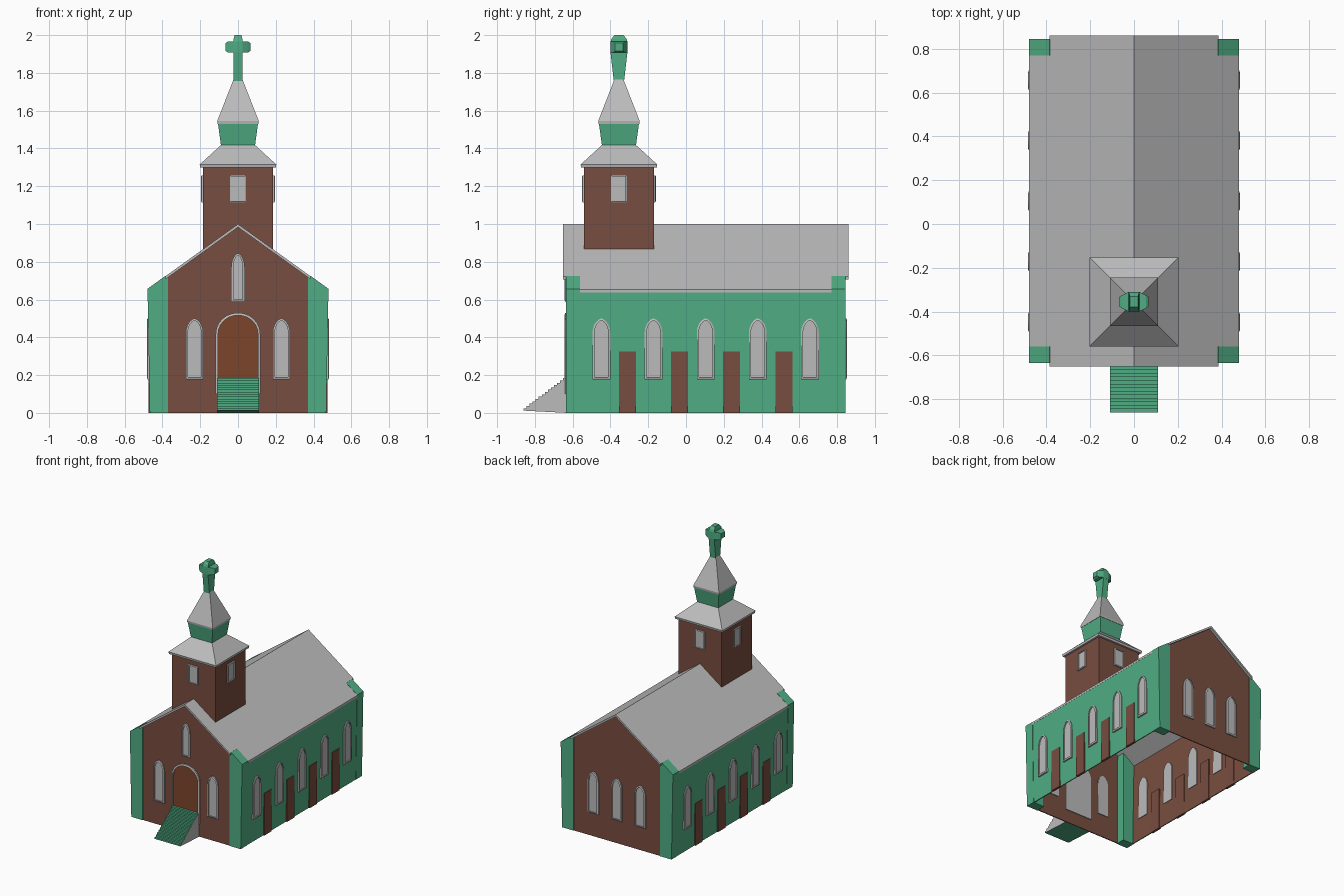
import bpy, bmesh, math
from mathutils import Matrix, Vector

if "Cube" in bpy.data.objects:
    bpy.data.objects.remove(bpy.data.objects["Cube"])


def material(name, rgb):
    m = bpy.data.materials.new(name)
    m.diffuse_color = (*rgb, 1)
    m.use_nodes = True
    m.node_tree.nodes["Principled BSDF"].inputs["Base Color"].default_value = m.diffuse_color
    return m


GREEN = material("green_paint", (0.08, 0.42, 0.23))
BROWN = material("brown_brick", (0.19, 0.075, 0.05))
DOOR = material("door_wood", (0.2, 0.06, 0.025))
GREY = material("grey_trim", (0.5, 0.5, 0.5))


def finish(name, bm, mats):
    bmesh.ops.recalc_face_normals(bm, faces=bm.faces)
    me = bpy.data.meshes.new(name)
    bm.to_mesh(me)
    bm.free()
    for m in mats:
        me.materials.append(m)
    ob = bpy.data.objects.new(name, me)
    bpy.context.collection.objects.link(ob)
    return ob


def loft(name, loops, mat=GREY, cap_mat=None, both=False):
    """Skin matching loops of points and cap both ends."""
    bm = bmesh.new()
    rings = [[bm.verts.new(p) for p in lp] for lp in loops]
    n = len(rings[0])
    for a, b in zip(rings, rings[1:]):
        for i in range(n):
            j = (i + 1) % n
            bm.faces.new((a[i], a[j], b[j], b[i]))
    first, last = bm.faces.new(rings[0][::-1]), bm.faces.new(rings[-1])
    last.material_index = 1
    first.material_index = int(both)
    return finish(name, bm, [mat, cap_mat or mat])


def place(pts, d, angle=0, origin=(0, 0, 0)):
    """Lay a (sideways, up) profile on a wall facing -y turned by angle, d outward."""
    rot = Matrix.Rotation(math.radians(angle), 3, 'Z')
    return [rot @ Vector((u, -d, v)) + Vector(origin) for u, v in pts]


def rect(hx, hy, z, cy=0):
    return [(-hx, cy - hy, z), (hx, cy - hy, z), (hx, cy + hy, z), (-hx, cy + hy, z)]


def box_profile(u0, u1, v0, v1):
    return [(u0, v0), (u1, v0), (u1, v1), (u0, v1)]


def arch(c, w, z0, spring, top, power):
    """Arched outline; a higher power gives a rounder head."""
    half = []
    for k in range(7):
        a = k / 6 * math.pi / 2
        half.append((w * math.cos(a) ** power, spring + (top - spring) * math.sin(a)))
    right = [(c + u, v) for u, v in half]
    left = [(c - u, v) for u, v in half[-2::-1]]
    return [(c - w, z0), (c + w, z0)] + right + left


def framed(name, outline, wall, angle, inset, cap_mat=GREY, origin=(0, 0, 0)):
    """Frame standing proud of the wall with a recessed panel."""
    outer, inner = outline(0), outline(inset)
    loft(name, [place(p, wall + d, angle, origin) for p, d in
                ((outer, -0.013), (outer, 0.009), (inner, 0.013), (inner, 0.004))],
         GREY, cap_mat)


def lancet(name, c, w, z0, top, wall, angle):
    framed(name, lambda i: arch(c, w - i, z0 + i, top - 0.075, top - i, 1.25),
           wall, angle, 0.011)


# Hollow walls, open below: green sides, brown gable ends, brown inside
FRONT, BACK = -0.63, 0.84
gable = [(-0.465, 0), (0.465, 0), (0.475, 0.645), (0, 0.985), (-0.475, 0.645)]
bm = bmesh.new()
f = [bm.verts.new((x, FRONT, z)) for x, z in gable]
b = [bm.verts.new((x, BACK, z)) for x, z in gable]
bm.faces.new(f).material_index = 1
bm.faces.new(b[::-1]).material_index = 1
for i, j in ((1, 2), (4, 0)):
    bm.faces.new((f[i], b[i], b[j], f[j]))
walls = finish("walls", bm, [GREEN, BROWN, BROWN])
sol = walls.modifiers.new("thickness", 'SOLIDIFY')
sol.thickness = 0.01
sol.offset = -1
sol.material_offset = 1

# Roof slab, narrower at the ends to leave room for the corner piers
def chevron(w):
    z = 1 - 0.72 * w
    return [(-w, z - 0.016), (0, 0.983), (w, z - 0.016), (w, z), (0, 1), (-w, z)]

for name, w, y0, y1 in (("roof_front", 0.385, -0.65, -0.56), ("roof_middle", 0.48, -0.56, 0.77),
                        ("roof_back", 0.385, 0.77, 0.86)):
    loft(name, [place(chevron(w), -y0), place(chevron(w), -y1)])

# Corner piers
for s in (-1, 1):
    pier = [(s * x, z) for x, z in ((0.37, 0), (0.467, 0), (0.479, 0.657), (0.385, 0.725), (0.37, 0.715))]
    for end, y0, y1 in (("front", -0.634, -0.56), ("back", 0.77, 0.844)):
        loft(f"{end}_corner_pier", [place(pier, -y0), place(pier, -y1)], GREEN)

# Side windows and brown panels between them
for side, angle in (("right", 90), ("left", -90)):
    s = 1 if side == "right" else -1
    for k in range(5):
        lancet(side + "_window", s * (-0.448 + 0.276 * k), 0.047, 0.178, 0.5, 0.47, angle)
    for k in range(4):
        c = s * (-0.31 + 0.276 * k)
        panel = box_profile(c - 0.045, c + 0.045, 0, 0.325)
        loft(side + "_wall_panel", [place(panel, 0.455, angle), place(panel, 0.4735, angle)], BROWN)

# Gable windows
for c in (-0.23, 0.23):
    lancet("front_window", c, 0.046, 0.178, 0.5, -FRONT, 0)
lancet("attic_window", 0, 0.036, 0.588, 0.845, -FRONT, 0)
for c in (-0.2, 0, 0.2):
    lancet("back_window", c, 0.046, 0.178, 0.5, BACK, 180)

# Arched door
framed("door", lambda i: arch(0, 0.118 - i, 0.1, 0.42, 0.53 - i, 1.0), -FRONT, 0, 0.013, DOOR)

# Entrance stairs
N = 14
stairs = [(-0.63, 0), (-0.86, 0.012)]
for k in range(N):
    y = -0.86 + 0.225 * k / N
    z = 0.012 + 0.172 * (k + 1) / N
    stairs += [(y, z), (y + 0.225 / N, z)]
stairs.append((-0.63, 0.184))
stairs.pop(-2)
loft("stairs", [place(stairs, -0.11, 90), place(stairs, 0.11, 90)], GREEN, GREY, True)

# Tower, stacked from square frustums
TY = -0.355


def stage(name, mat, *steps):
    loft(name, [rect(h, h, z, TY) for h, z in steps], mat)


stage("tower", BROWN, (0.185, 0.86), (0.185, 1.3))
stage("tower_roof", GREY, (0.2, 1.298), (0.203, 1.315), (0.09, 1.418))
stage("belfry", GREEN, (0.09, 1.415), (0.106, 1.532))
stage("spire", GREY, (0.108, 1.53), (0.11, 1.545), (0.024, 1.765))
for angle in (0, 90, 180, 270):
    framed("tower_window", lambda i: box_profile(-0.043 + i, 0.043 - i, 1.115 + i, 1.258 - i),
           0.183, angle, 0.007, origin=(0, TY, 0))

# Cross: post deepening toward the crossing, tapered arms
loft("cross_post", [rect(hx, hy, z, TY) for hx, hy, z in
                    ((0.024, 0.027, 1.755), (0.024, 0.045, 1.91), (0.024, 0.045, 1.965),
                     (0.023, 0.04, 1.98), (0.018, 0.024, 2.0))], GREEN)
loft("cross_arms", [[(x, TY - hy, 1.937 - hz), (x, TY + hy, 1.937 - hz),
                     (x, TY + hy, 1.937 + hz), (x, TY - hy, 1.937 + hz)]
                    for x, hy, hz in ((-0.067, 0.022, 0.02), (-0.055, 0.03, 0.028), (-0.024, 0.045, 0.028),
                                      (0.024, 0.045, 0.028), (0.055, 0.03, 0.028), (0.067, 0.022, 0.02))], GREEN)
